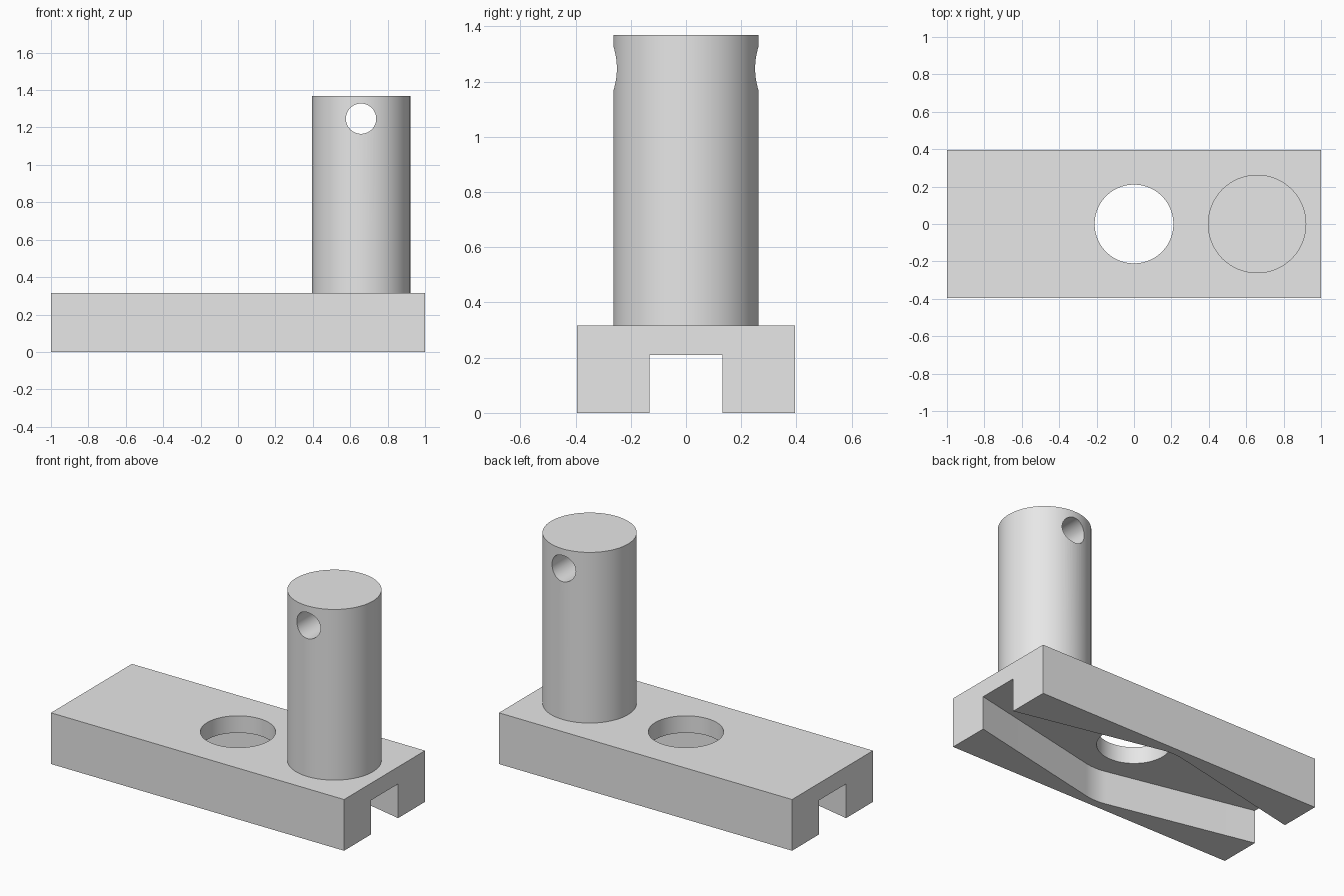
import bpy, bmesh
from math import acos, atan2, cos, sin, hypot, pi, radians

cube = bpy.data.objects.get("Cube")
if cube:
    bpy.data.objects.remove(cube, do_unlink=True)

# Scale: plate is 76 units long, which becomes 2
U = 2 / 76
PLATE_W, PLATE_H = 30 * U, 12 * U
SLOT_HALF, SLOT_H, SLOT_R = 5 * U, 8 * U, 13 * U
POST_X, POST_R, POST_H = 25 * U, 10 * U, 40 * U

grey = bpy.data.materials.new("plain grey")
grey.use_nodes = True
colour = (0.8, 0.8, 0.8, 1)
grey.diffuse_color = colour
grey.node_tree.nodes["Principled BSDF"].inputs["Base Color"].default_value = colour


def prism(name, outline, z0, z1):
    """Extrude a closed counter-clockwise outline from z0 to z1."""
    bm = bmesh.new()
    base = bm.faces.new([bm.verts.new((x, y, z0)) for x, y in outline])
    top = bmesh.ops.extrude_face_region(bm, geom=[base])["geom"]
    verts = [v for v in top if isinstance(v, bmesh.types.BMVert)]
    bmesh.ops.translate(bm, verts=verts, vec=(0, 0, z1 - z0))
    bmesh.ops.recalc_face_normals(bm, faces=bm.faces)
    mesh = bpy.data.meshes.new(name)
    bm.to_mesh(mesh)
    bm.free()
    mesh.materials.append(grey)
    obj = bpy.data.objects.new(name, mesh)
    bpy.context.collection.objects.link(obj)
    return obj


def circle(r, n=96):
    return [(r * cos(2 * pi * i / n), r * sin(2 * pi * i / n)) for i in range(n)]


def activate(obj):
    bpy.ops.object.select_all(action="DESELECT")
    obj.select_set(True)
    bpy.context.view_layer.objects.active = obj


def cut(obj, cutter):
    cutter.hide_render = True
    mod = obj.modifiers.new("cut", "BOOLEAN")
    mod.operation, mod.solver, mod.object = "DIFFERENCE", "EXACT", cutter
    activate(obj)
    bpy.ops.object.modifier_apply(modifier=mod.name)
    bpy.data.objects.remove(cutter, do_unlink=True)


# Base plate
w = PLATE_W / 2
plate = prism("base_plate", [(-1, -w), (1, -w), (1, w), (-1, w)], 0, PLATE_H)

# Underside slot: straight walls tangent to a round middle, narrow at the ends
tangent = atan2(SLOT_HALF, 1) + acos(SLOT_R / hypot(1, SLOT_HALF))
steps = 12
arc = [tangent + (pi - 2 * tangent) * i / steps for i in range(steps + 1)]
slope = 1 / math_tan if (math_tan := sin(tangent) / cos(tangent)) else 0
end_y = SLOT_HALF - 0.1 * slope
half = [(1.1, end_y)] + [(SLOT_R * cos(a), SLOT_R * sin(a)) for a in arc] + [(-1.1, end_y)]
slot = prism("slot_cutter", half + [(-x, -y) for x, y in half], -0.1, SLOT_H)
cut(plate, slot)

# Round hole through the plate
cut(plate, prism("hole_cutter", circle(8 * U), -0.1, PLATE_H + 0.1))

# Upright post with a cross hole near its top
post = prism("post", circle(POST_R), 0, POST_H)
post.location = (POST_X, 0, PLATE_H)
cross = prism("cross_hole_cutter", circle(0.081, 48), -0.5, 0.5)
cross.rotation_euler.x = radians(90)
cross.location = (POST_X, 0, 1.247)
bpy.context.view_layer.update()
cut(post, cross)

for obj in (plate, post):
    activate(obj)
    bpy.ops.object.shade_smooth_by_angle(angle=radians(30))
